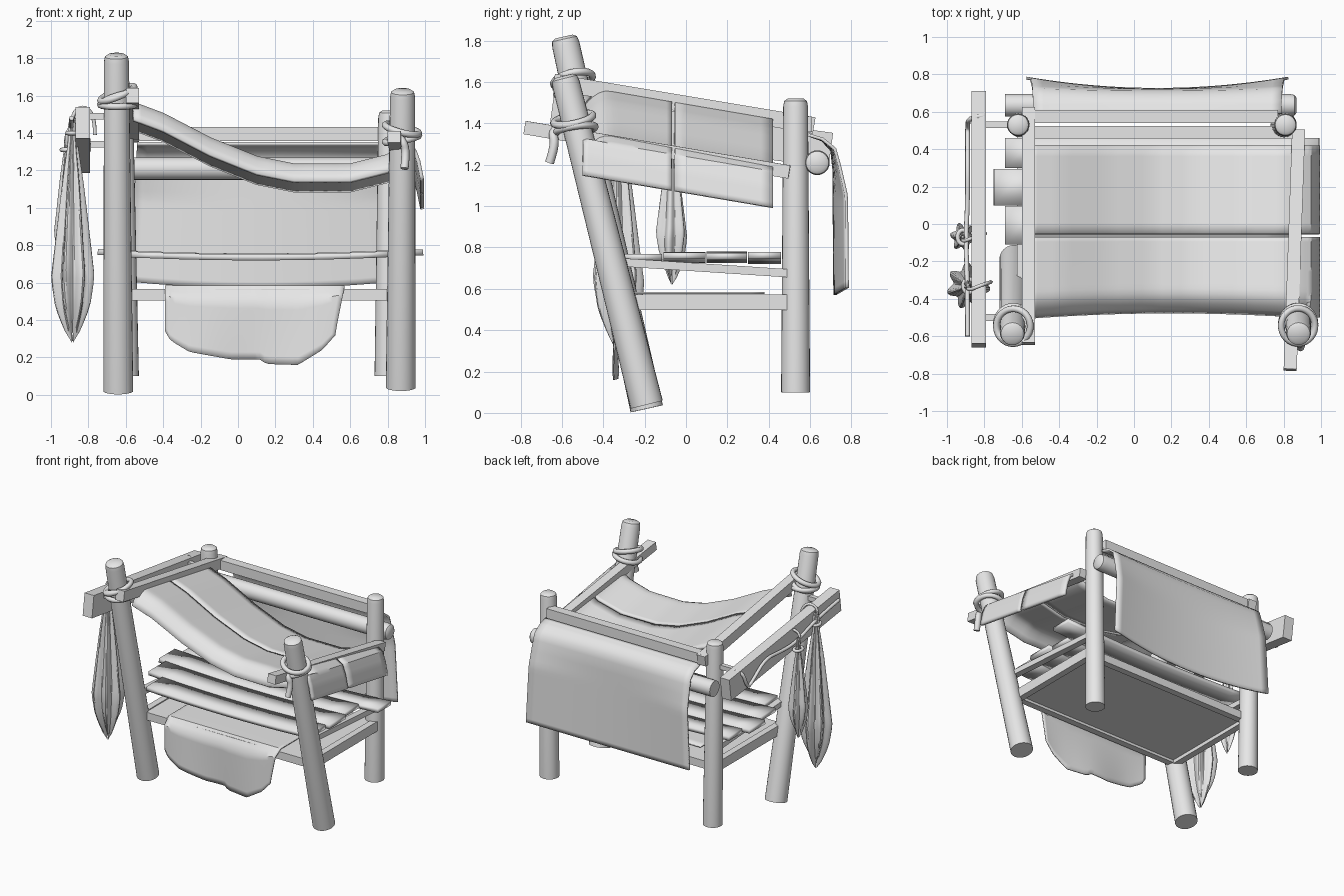
import bpy, bmesh, math
from mathutils import Vector, Matrix

if "Cube" in bpy.data.objects:
    bpy.data.objects.remove(bpy.data.objects["Cube"])

grey = bpy.data.materials.new("plain grey")
grey.use_nodes = True
grey.diffuse_color = (0.8, 0.8, 0.8, 1)
grey.node_tree.nodes["Principled BSDF"].inputs["Base Color"].default_value = (0.8, 0.8, 0.8, 1)


def finish(name, bm, thickness=0.0, angle=40):
    """Turn a bmesh into a named, shaded object, optionally thickened."""
    bmesh.ops.recalc_face_normals(bm, faces=bm.faces)
    mesh = bpy.data.meshes.new(name)
    bm.to_mesh(mesh)
    bm.free()
    ob = bpy.data.objects.new(name, mesh)
    bpy.context.collection.objects.link(ob)
    mesh.materials.append(grey)
    if thickness:
        mod = ob.modifiers.new("thickness", 'SOLIDIFY')
        mod.thickness = thickness
        mod.offset = 0
    bpy.ops.object.select_all(action='DESELECT')
    ob.select_set(True)
    bpy.context.view_layer.objects.active = ob
    bpy.ops.object.shade_smooth_by_angle(angle=math.radians(angle))
    return ob


def axis_frame(a, b):
    """Matrix at a, with its z axis pointing to b."""
    d = (Vector(b) - Vector(a))
    return Matrix.Translation(a) @ d.to_track_quat('Z', 'Y').to_matrix().to_4x4(), d.length


def pole(name, a, b, r0, r1):
    """Tapered round pole with a rounded top end."""
    m, length = axis_frame(a, b)
    bm = bmesh.new()
    rings = []
    for r, z in ((r0, 0), (r1, length - 0.04), (r1 * 0.92, length - 0.012), (r1 * 0.65, length)):
        rings.append([bm.verts.new(m @ Vector((r * math.cos(t), r * math.sin(t), z)))
                      for t in (2 * math.pi * i / 24 for i in range(24))])
    for lo, hi in zip(rings, rings[1:]):
        for i in range(24):
            j = (i + 1) % 24
            bm.faces.new((lo[i], lo[j], hi[j], hi[i]))
    bm.faces.new(rings[0])
    bm.faces.new(rings[-1])
    return finish(name, bm)


def beam(name, a, b, width, height):
    """Square timber from a to b."""
    a, b = Vector(a), Vector(b)
    d = (b - a).normalized()
    side = d.cross(Vector((0, 0, 1))).normalized()
    up = side.cross(d)
    bm = bmesh.new()
    bmesh.ops.create_cube(bm, size=1)
    for v in bm.verts:
        v.co = (a + b) / 2 + d * v.co.x * (b - a).length + side * v.co.y * width + up * v.co.z * height
    return finish(name, bm, angle=30)


def sheet(name, f, nu, nv, thickness, angle=40):
    """Grid surface from f(u, v)."""
    bm = bmesh.new()
    g = [[bm.verts.new(f(i / nu, j / nv)) for j in range(nv + 1)] for i in range(nu + 1)]
    for i in range(nu):
        for j in range(nv):
            bm.faces.new((g[i][j], g[i + 1][j], g[i + 1][j + 1], g[i][j + 1]))
    return finish(name, bm, thickness, angle)


def rope(name, points, r, cyclic=False):
    """Round cord through points, converted to a mesh."""
    cu = bpy.data.curves.new(name, 'CURVE')
    cu.dimensions = '3D'
    cu.bevel_depth = r
    cu.bevel_resolution = 2
    cu.use_fill_caps = True
    sp = cu.splines.new('NURBS')
    sp.points.add(len(points) - 1)
    for p, co in zip(sp.points, points):
        p.co = (*co, 1)
    sp.order_u = 3
    sp.use_cyclic_u = cyclic
    sp.use_endpoint_u = not cyclic
    sp.resolution_u = 4
    cu.materials.append(grey)
    ob = bpy.data.objects.new(name, cu)
    bpy.context.collection.objects.link(ob)
    bpy.ops.object.select_all(action='DESELECT')
    ob.select_set(True)
    bpy.context.view_layer.objects.active = ob
    bpy.ops.object.convert(target='MESH')


def along(pts, t):
    """Piecewise linear height at t."""
    for (x0, z0), (x1, z1) in zip(pts, pts[1:]):
        if t <= x1:
            return z0 + (z1 - z0) * max(0, t - x0) / (x1 - x0)
    return pts[-1][1]


# Posts
pole("front_right_post", (-0.64, -0.19, 0.02), (-0.65, -0.59, 1.82), 0.08, 0.067)
pole("front_left_post", (0.87, -0.19, 0.04), (0.88, -0.59, 1.63), 0.08, 0.067)
pole("back_right_post", (-0.6, 0.53, 0.1), (-0.62, 0.53, 1.52), 0.07, 0.06)
pole("back_left_post", (0.8, 0.53, 0.1), (0.81, 0.53, 1.52), 0.07, 0.06)

# Upper rails and back pole
beam("right_rail", (-0.565, -0.64, 1.6), (-0.565, 0.62, 1.39), 0.07, 0.08)
beam("left_rail", (0.835, -0.78, 1.38), (0.88, 0.5, 1.165), 0.07, 0.065)
beam("back_rail", (-0.57, 0.575, 1.395), (0.77, 0.575, 1.395), 0.07, 0.075)
beam("outer_rail", (-0.83, -0.65, 1.455), (-0.83, 0.7, 1.27), 0.08, 0.17)
pole("back_pole", (-0.69, 0.635, 1.21), (0.87, 0.635, 1.21), 0.06, 0.06)
for n, (y, z) in enumerate(((-0.5, 1.49), (0.53, 1.34))):
    beam(f"outer_peg_{n}", (-0.8, y, z), (-0.6, y, z), 0.035, 0.035)

# Sling seat: two panels that sag and hang over the left rail
sag = [(-0.56, 1.57), (-0.4, 1.51), (-0.15, 1.38), (0.1, 1.28), (0.3, 1.24),
       (0.6, 1.24), (0.8, 1.29), (0.88, 1.345), (0.94, 1.31), (0.965, 1.24), (0.985, 1.14)]


def sling(y0, y1, curl):
    def f(u, v):
        t = u * (len(sag) - 1)
        k = min(int(t), len(sag) - 2)
        x, z = (Vector(sag[k]).lerp(Vector(sag[k + 1]), t - k))
        y = y0 + (y1 - y0) * v
        z -= 0.17 * (y + 0.45)
        if curl:
            bow = 0.03 * (1 - ((x - 0.2) / 0.78) ** 2)
            y += bow * (1 - v)
            if x < 0.93:
                z -= 0.11 * max(0, 1 - v / 0.3) ** 2
        return x, y, z
    return f


sheet("seat_front_panel", sling(-0.5, -0.07, True), 40, 16, 0.02)
sheet("seat_back_panel", sling(-0.055, 0.42, False), 40, 8, 0.02)


# Hanging back cloth
def back_cloth(u, v):
    s = 2 * u - 1
    y = along([(0, 0.59), (0.12, 0.66), (0.2, 0.705), (0.28, 0.715), (1, 0.72)], v)
    z = along([(0, 1.345), (0.12, 1.32), (0.2, 1.27), (0.28, 1.18), (1, 0.57)], v)
    drop = max(0, v - 0.12)
    return 0.125 + s * (0.665 + 0.04 * drop), y + 0.06 * s * s * min(1, drop * 3), z + 0.035 * s * s * v


sheet("back_cloth", back_cloth, 24, 25, 0.015)


# Middle shelf: bowed planks on two side supports
def plank(x0, x1, y0, y1, z):
    def f(u, v):
        x = x0 + (x1 - x0) * u
        return x, y0 + (y1 - y0) * v, z + 0.025 * ((x - 0.1) / 0.85) ** 2
    return f


for n, p in enumerate(((-0.57, 0.83, -0.31, -0.115, 0.735), (-0.69, 0.86, -0.11, 0.095, 0.74),
                       (-0.75, 0.83, 0.1, 0.295, 0.74), (-0.69, 0.99, 0.3, 0.46, 0.735))):
    sheet(f"shelf_plank_{n}", plank(*p), 10, 1, 0.032)
for side, x in (("right", -0.6), ("left", 0.83)):
    beam(f"{side}_shelf_support", (x, -0.34, 0.73), (x, 0.5, 0.675), 0.05, 0.04)
    beam(f"{side}_lower_rail", (x, -0.29, 0.535), (x, 0.52, 0.535), 0.05, 0.075)

# Bottom shelf board with end rails
beam("bottom_board", (-0.6, 0.1, 0.545), (0.82, 0.1, 0.545), 0.8, 0.04)
for side, y in (("front", -0.28), ("back", 0.5)):
    beam(f"{side}_lower_rail", (-0.59, y, 0.535), (0.81, y, 0.535), 0.05, 0.06)

# Ragged mat over the bottom shelf
hem = [(-0.39, 0.34), (-0.36, 0.29), (-0.26, 0.23), (-0.04, 0.19), (0.12, 0.19),
       (0.15, 0.165), (0.32, 0.16), (0.45, 0.24), (0.53, 0.33)]


def mat(u, v):
    x = -0.39 + 0.96 * u
    if v < 0.5:
        return x, 0.38 - 0.67 * v / 0.5, 0.58
    w = (v - 0.5) / 0.5
    x = -0.39 + (0.96 - 0.05 * w) * u
    y = -0.29 - 0.05 * min(1, w * 5) - 0.012 * math.sin(u * 9) * w
    return x, y, 0.58 + (along(hem, x) - 0.58) * w


sheet("shelf_mat", mat, 36, 20, 0.008)


# Gathered cloth bundles with pleats
def bundle(name, x, y, top, low, rx, ry, folds):
    prof = [(0, 0.1), (0.04, 0.22), (0.1, 0.2), (0.3, 0.5), (0.72, 1), (0.85, 0.8), (0.95, 0.4), (1, 0.05)]

    def f(u, v):
        a = 2 * math.pi * u
        r = along(prof, v) * (0.84 + 0.16 * math.cos(folds * a + 1.5 * v))
        return x + rx * r * math.cos(a), y + ry * r * math.sin(a), top + (low - top) * v + 0.03 * v * math.sin(3 * a)
    sheet(name, f, 70, 24, 0, 30)
    rope(name + "_tie", [(x + 0.03 * math.cos(k), y + 0.04 * math.sin(k), top - 0.09)
                         for k in (i * math.pi / 4 for i in range(8))], 0.012, True)
    rope(name + "_loop", [(x, y, top - 0.08), (x - 0.01, y - 0.03, top + 0.01), (x + 0.06, y, top + 0.06),
                          (x + 0.12, y + 0.02, top), (x + 0.12, y + 0.02, top - 0.1)], 0.01)


bundle("large_cloth_bundle", -0.885, -0.33, 1.49, 0.31, 0.12, 0.13, 7)
bundle("small_cloth_bundle", -0.915, -0.07, 1.4, 0.65, 0.07, 0.08, 6)
rope("rail_cord", [(-0.8, 0.58, 1.36), (-0.885, 0.57, 1.38), (-0.89, 0.52, 1.22), (-0.89, 0.45, 1.26),
                   (-0.89, 0.3, 1.37), (-0.89, 0.1, 1.35), (-0.9, -0.07, 1.36), (-0.89, -0.33, 1.44),
                   (-0.89, -0.6, 1.48)], 0.013)


# Lashings round the front posts
def lashing(name, centre, tilts):
    for n, (dz, tx, ty) in enumerate(tilts):
        pts = []
        for i in range(16):
            a = 2 * math.pi * i / 16
            dx, dy = 0.092 * math.cos(a), 0.095 * math.sin(a)
            pts.append((centre[0] + dx, centre[1] + dy - 0.22 * dz, centre[2] + dz + tx * dx + ty * dy))
        rope(f"{name}_{n}", pts, 0.018, True)


lashing("right_lashing", (-0.645, -0.54, 1.58), ((-0.03, 0.0, 0.1), (0.0, 0.3, -0.2), (0.03, 0.4, 0.2)))
lashing("left_lashing", (0.877, -0.54, 1.4), ((-0.03, 0.2, 0.15), (0.02, -0.25, 0.2)))
rope("left_lashing_tail", [(0.85, -0.61, 1.39), (0.88, -0.65, 1.36), (0.9, -0.63, 1.3), (0.89, -0.66, 1.21)], 0.022)
